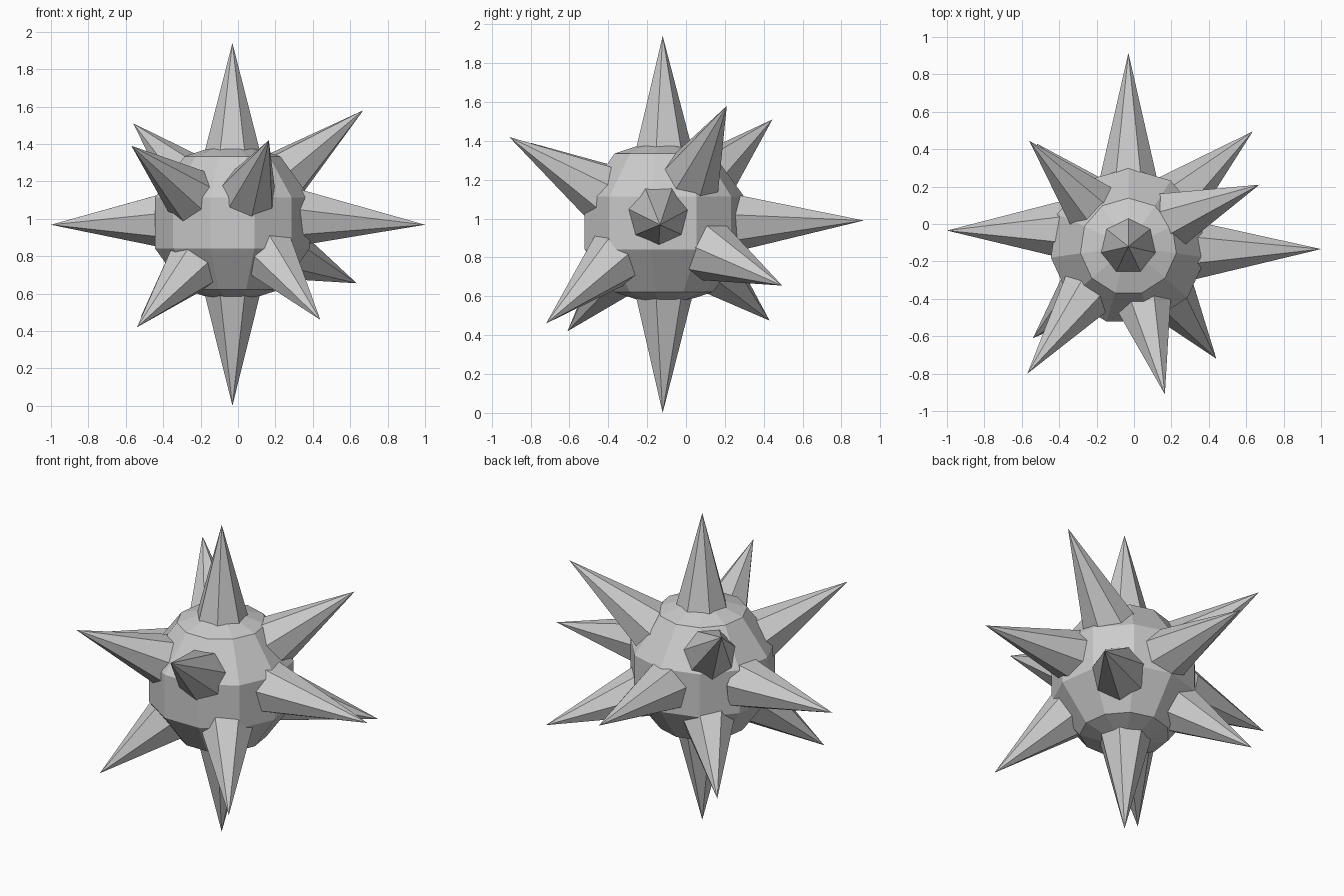
import bpy, bmesh
from math import sin, cos, pi, radians
from mathutils import Vector, Matrix

if "Cube" in bpy.data.objects:
    bpy.data.objects.remove(bpy.data.objects["Cube"])

C = Vector((-0.03, -0.12, 0.978))   # ball centre
R = 0.44


def finish(bm, name):
    bmesh.ops.recalc_face_normals(bm, faces=bm.faces[:])
    me = bpy.data.meshes.new(name)
    bm.to_mesh(me)
    bm.free()
    ob = bpy.data.objects.new(name, me)
    bpy.context.collection.objects.link(ob)
    return ob


# faceted ball: 11 segments, 5 latitude bands, one corner towards the back
bm = bmesh.new()
N = 11
rings = []
for lat in (-54, -18, 18, 54):
    a = radians(lat)
    rings.append([bm.verts.new(C + R * Vector((cos(a) * sin(2 * pi * k / N),
                                               cos(a) * cos(2 * pi * k / N), sin(a))))
                  for k in range(N)])
bottom = bm.verts.new(C - Vector((0, 0, R)))
top = bm.verts.new(C + Vector((0, 0, R)))
for k in range(N):
    j = (k + 1) % N
    for lo, hi in zip(rings, rings[1:]):
        bm.faces.new((lo[k], lo[j], hi[j], hi[k]))
    bm.faces.new((bottom, rings[0][j], rings[0][k]))
    bm.faces.new((top, rings[-1][k], rings[-1][j]))
finish(bm, "ball_body")


# seven-sided spike from a point on the ball surface to its tip
def spike(name, tip, base=None):
    tip = Vector(tip)
    base = Vector(base) if base else C + (tip - C).normalized() * 0.40
    z = (tip - base).normalized()
    base = base - z * 0.05
    ref = Vector((0, 1, 0)) if abs(z.z) > 0.95 else Vector((0, 0, -1))
    y = (ref - z * ref.dot(z)).normalized()
    x = y.cross(z)
    length = (tip - base).length
    m = Matrix((x, y, z)).transposed().to_4x4()
    m.translation = base + z * length / 2
    bm = bmesh.new()
    bmesh.ops.create_cone(bm, cap_ends=True, segments=7, radius1=0.16,
                          radius2=0, depth=length, matrix=m)
    bmesh.ops.remove_doubles(bm, verts=bm.verts[:], dist=1e-5)
    finish(bm, name)


spike("spike_top", (-0.03, -0.12, 1.94))
spike("spike_bottom", (-0.03, -0.12, 0.0))
spike("spike_right", (1.0, -0.134, 0.968), (0.37, -0.14, 1.01))
spike("spike_left", (-1.0, -0.035, 0.968), (-0.42, -0.03, 0.995))
spike("spike_back", (-0.03, 0.915, 0.99), (-0.03, 0.28, 0.985))
spike("spike_upper_back_right", (0.67, 0.21, 1.58), (0.25, 0.04, 1.235))
spike("spike_upper_back_left", (-0.56, 0.445, 1.51))
spike("spike_upper_front_left", (-0.57, -0.80, 1.39), (-0.265, -0.39, 1.135))
spike("spike_upper_front_right", (0.165, -0.91, 1.42), (0.06, -0.46, 1.15))
spike("spike_lower_front_left", (-0.54, -0.61, 0.42))
spike("spike_lower_front_right", (0.44, -0.72, 0.46), (0.19, -0.385, 0.775))
spike("spike_lower_back_right", (0.635, 0.495, 0.655), (0.25, 0.15, 0.82))
spike("spike_lower_back_left", (-0.52, 0.43, 0.475))
